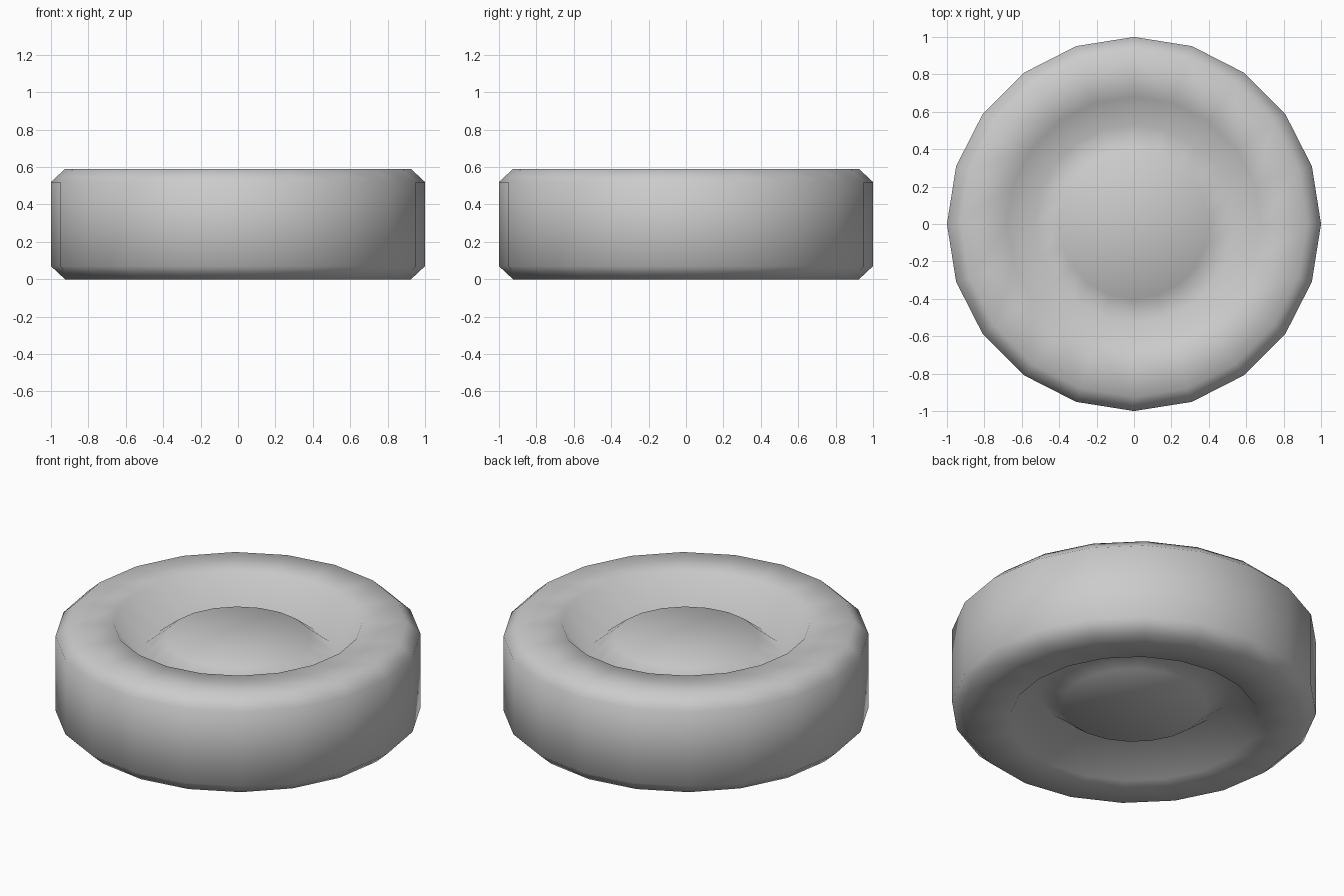
import bpy, bmesh, math

if "Cube" in bpy.data.objects:
    bpy.data.objects.remove(bpy.data.objects["Cube"])

SIDES = 20
HEIGHT = 0.59

# Half cross-section (radius, depth below the rim), hub edge outwards
half = [(0.40, 0.085), (0.53, 0.19), (0.68, 0.0), (0.925, 0.0), (1.0, 0.07)]
profile = [(r, HEIGHT - d) for r, d in half] + [(r, d) for r, d in reversed(half)]

# Wheel body: the profile turned around the upright axis
bm = bmesh.new()
rings = []
for r, z in profile:
    rings.append([bm.verts.new((r * math.cos(math.tau * i / SIDES),
                                r * math.sin(math.tau * i / SIDES), z))
                  for i in range(SIDES)])
for a, b in zip(rings, rings[1:]):
    for i in range(SIDES):
        j = (i + 1) % SIDES
        bm.faces.new((a[i], b[i], b[j], a[j]))

# Flat hub caps on both sides
bm.faces.new(rings[0])
bm.faces.new(rings[-1][::-1])
bmesh.ops.recalc_face_normals(bm, faces=bm.faces)
for f in bm.faces:
    f.smooth = True

mesh = bpy.data.meshes.new("wheel")
bm.to_mesh(mesh)
bm.free()

# Plain grey finish
grey = bpy.data.materials.new("light grey")
grey.diffuse_color = (0.6, 0.6, 0.6, 1)
grey.use_nodes = True
grey.node_tree.nodes["Principled BSDF"].inputs["Base Color"].default_value = grey.diffuse_color
mesh.materials.append(grey)

wheel = bpy.data.objects.new("wheel", mesh)
bpy.context.collection.objects.link(wheel)
